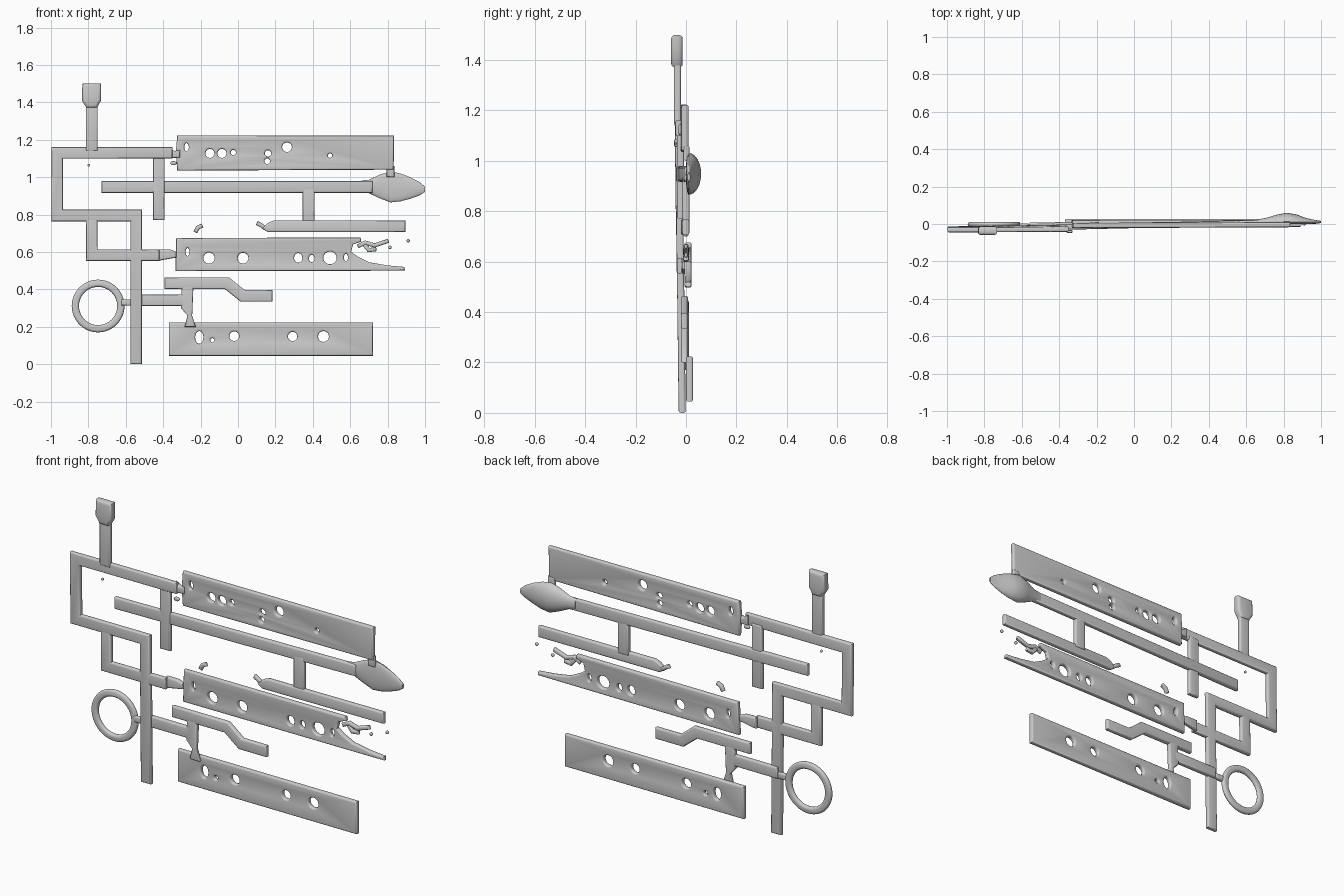
import bpy, bmesh, math
from mathutils import Vector


def oval(x, z, rx, rz=None, n=18):
    rz = rz or rx
    return [(x + rx * math.cos(2 * math.pi * i / n), z + rz * math.sin(2 * math.pi * i / n)) for i in range(n)]


def rect(x0, x1, z0, z1):
    return [(x0, z0), (x1, z0), (x1, z1), (x0, z1)]


def stroke(path, width):
    """Outline of constant width around a polyline, with mitred corners."""
    p = [Vector(q) for q in path]
    left, right = [], []
    for i, q in enumerate(p):
        a = (q - p[i - 1]).normalized() if i else (p[1] - q).normalized()
        b = (p[i + 1] - q).normalized() if i < len(p) - 1 else a
        na, nb = Vector((-a.y, a.x)), Vector((-b.y, b.x))
        m = (na + nb).normalized()
        m *= width / 2 / m.dot(na)
        left.append(tuple(q + m))
        right.append(tuple(q - m))
    return left + right[::-1]


def finish(name, mesh):
    for poly in mesh.polygons:
        poly.use_smooth = True
    mesh.set_sharp_from_angle(angle=math.radians(40))
    ob = bpy.data.objects.new(name, mesh)
    bpy.context.collection.objects.link(ob)
    return ob


def plate(name, loops, y=(0, 0, 0), thick=0.028, bevel=0.009):
    """Bevelled flat part in the XZ plane; y = (offset, slope in x, slope in z)."""
    cu = bpy.data.curves.new(name, 'CURVE')
    cu.dimensions, cu.fill_mode = '2D', 'BOTH'
    cu.extrude, cu.bevel_depth = thick / 2 - bevel, bevel
    cu.bevel_resolution, cu.offset = 2, -bevel
    for pts in loops:
        sp = cu.splines.new('POLY')
        sp.points.add(len(pts) - 1)
        for v, (px, pz) in zip(sp.points, pts):
            v.co = (px, pz, 0, 1)
        sp.use_cyclic_u = True
    tmp = bpy.data.objects.new("tmp", cu)
    bpy.context.collection.objects.link(tmp)
    dg = bpy.context.evaluated_depsgraph_get()
    mesh = bpy.data.meshes.new_from_object(tmp.evaluated_get(dg))
    bpy.data.objects.remove(tmp)
    bm = bmesh.new()
    bm.from_mesh(mesh)
    bmesh.ops.remove_doubles(bm, verts=bm.verts, dist=1e-5)
    for v in bm.verts:
        a, b, c = v.co
        v.co = (a, -c + y[0] + y[1] * a + y[2] * b, b)
    bmesh.ops.recalc_face_normals(bm, faces=bm.faces)
    bm.to_mesh(mesh)
    bm.free()
    return finish(name, mesh)


FRAME = (-0.013, 0.004, -0.012)
BAR = (-0.008, 0.024, 0)
HOOK = (-0.006, 0, 0)

# stepped frame on the left, with its small square loop
plate("stepped_frame", [stroke([(-0.35, 1.13), (-0.967, 1.13), (-0.967, 0.795),
                                (-0.545, 0.795), (-0.545, 0.0)], 0.062)], FRAME)
plate("small_square_loop", [stroke([(-0.782, 0.78), (-0.782, 0.583), (-0.42, 0.583)], 0.062)], FRAME)
plate("middle_board_neck", [[(-0.43, 0.552), (-0.33, 0.57), (-0.33, 0.6), (-0.36, 0.613), (-0.43, 0.614)]],
      (0.004, 0.02, 0))
plate("upper_board_neck", [[(-0.37, 1.1), (-0.31, 1.105), (-0.31, 1.145), (-0.34, 1.14), (-0.37, 1.158)]],
      (-0.016, 0, 0))

# upright key with a thick head
plate("key_stem", [stroke([(-0.782, 1.14), (-0.782, 1.42)], 0.064)], (-0.034, 0, 0))
plate("key_head", [[(-0.81, 1.37), (-0.755, 1.37), (-0.732, 1.41), (-0.732, 1.5), (-0.832, 1.5),
                    (-0.835, 1.41)]], (-0.036, 0, 0), 0.046, 0.016)

# long bar with crosspiece and drop to the lower bar
plate("long_bar", [rect(-0.73, 0.72, 0.916, 0.98)], BAR)
plate("crosspiece", [rect(-0.455, -0.392, 0.77, 1.12)], (-0.022, 0, 0))
plate("drop_link", [rect(0.345, 0.41, 0.75, 0.94)], (0, 0, 0))
plate("lower_bar", [[(0.13, 0.725), (0.16, 0.706), (0.895, 0.706), (0.895, 0.768), (0.19, 0.768), (0.16, 0.755)]],
      (-0.008, 0.008, 0))

# leaf-shaped head, flat in front and domed at the back
bm = bmesh.new()
rings = []
for x, z, h, d in [(0.66, 0.949, 0.033, 0.014), (0.7, 0.95, 0.036, 0.02), (0.76, 0.95, 0.064, 0.038),
                   (0.815, 0.948, 0.083, 0.049), (0.87, 0.945, 0.074, 0.04), (0.92, 0.942, 0.058, 0.021),
                   (0.97, 0.938, 0.036, 0.01), (1.0, 0.935, 0.014, 0.006)]:
    ring = []
    for i in range(24):
        t = 2 * math.pi * i / 24
        s = math.sin(t)
        ring.append(bm.verts.new((x, 0.011 + (d * s if s > 0 else min(d, 0.012) * s), z + h * math.cos(t))))
    rings.append(ring)
for a, b in zip(rings, rings[1:]):
    for i in range(24):
        j = (i + 1) % 24
        bm.faces.new((a[i], a[j], b[j], b[i]))
bm.faces.new(rings[0])
bm.faces.new(rings[-1])
bmesh.ops.recalc_face_normals(bm, faces=bm.faces)
me = bpy.data.meshes.new("leaf_head")
bm.to_mesh(me)
bm.free()
finish("leaf_head", me)
plate("leaf_to_board_link", [rect(0.795, 0.837, 1.0, 1.06)], (0.002, 0, 0), 0.024)

# three perforated boards
plate("upper_board", [[(-0.325, 1.035), (0.832, 1.04), (0.835, 1.222), (-0.325, 1.224), (-0.332, 1.13)]] +
      [oval(*h) for h in [(-0.275, 1.16, 0.012, 0.022), (-0.15, 1.127, 0.024), (-0.086, 1.127, 0.024),
                          (-0.025, 1.132, 0.014), (0.16, 1.127, 0.017), (0.156, 1.085, 0.015),
                          (0.262, 1.16, 0.026), (0.492, 1.115, 0.012)]], (-0.007, 0.004, 0))
plate("middle_board", [[(-0.335, 0.497), (0.893, 0.5), (0.89, 0.52), (0.8, 0.528), (0.7, 0.545), (0.64, 0.575),
                        (0.605, 0.6), (0.615, 0.64), (0.66, 0.655), (0.655, 0.677), (-0.33, 0.675)]] +
      [oval(*h) for h in [(-0.27, 0.6, 0.01, 0.022), (-0.155, 0.567, 0.03), (0.027, 0.567, 0.029),
                          (0.322, 0.568, 0.022, 0.026), (0.394, 0.565, 0.015, 0.02),
                          (0.492, 0.568, 0.036, 0.034), (0.577, 0.57, 0.011, 0.02)]], (0.008, 0, 0))
plate("lower_board", [rect(-0.37, 0.722, 0.045, 0.224)] +
      [oval(*h) for h in [(-0.207, 0.143, 0.022, 0.034), (-0.137, 0.128, 0.011), (-0.02, 0.15, 0.026),
                          (0.292, 0.148, 0.025), (0.457, 0.148, 0.029)]], (0.014, 0, 0))

# hook and its supports
plate("hook", [stroke([(-0.393, 0.433), (-0.06, 0.433), (0.025, 0.365), (0.185, 0.365)], 0.062)], HOOK)
plate("hook_drop", [[(-0.3, 0.42), (-0.305, 0.3), (-0.27, 0.26), (-0.285, 0.2), (-0.225, 0.2),
                     (-0.245, 0.26), (-0.238, 0.42)]], HOOK)
plate("hook_arm", [rect(-0.56, -0.27, 0.311, 0.373)], HOOK)

# round ring and its joint to the post
ring = plate("ring", [oval(-0.748, 0.311, 0.141, n=48), oval(-0.748, 0.311, 0.102, n=48)],
             (-0.002, 0, 0), 0.026, 0.0125)
plate("ring_joint", [stroke([(-0.625, 0.33), (-0.56, 0.33)], 0.034)], (-0.008, 0, 0), 0.024)

# loose chips around the boards
chips = [[(-0.228, 0.705), (-0.215, 0.73), (-0.19, 0.742)], [(0.1, 0.755), (0.12, 0.745), (0.145, 0.727)],
         [(0.64, 0.63), (0.68, 0.65), (0.73, 0.635), (0.805, 0.66)], [(0.675, 0.64), (0.7, 0.61), (0.74, 0.615)]]
for i, path in enumerate(chips):
    plate(f"chip_{i + 1}", [stroke(path, 0.022)], (-0.0, 0, 0), 0.022, 0.008)
for i, spot in enumerate([(0.813, 0.625, 0.009), (0.91, 0.66, 0.009), (-0.798, 1.063, 0.007),
                          (-0.345, 1.075, 0.017, 0.011)]):
    plate(f"crumb_{i + 1}", [oval(*spot, n=12)], (0 if i < 2 else -0.04, 0, 0), 0.014, 0.005)
